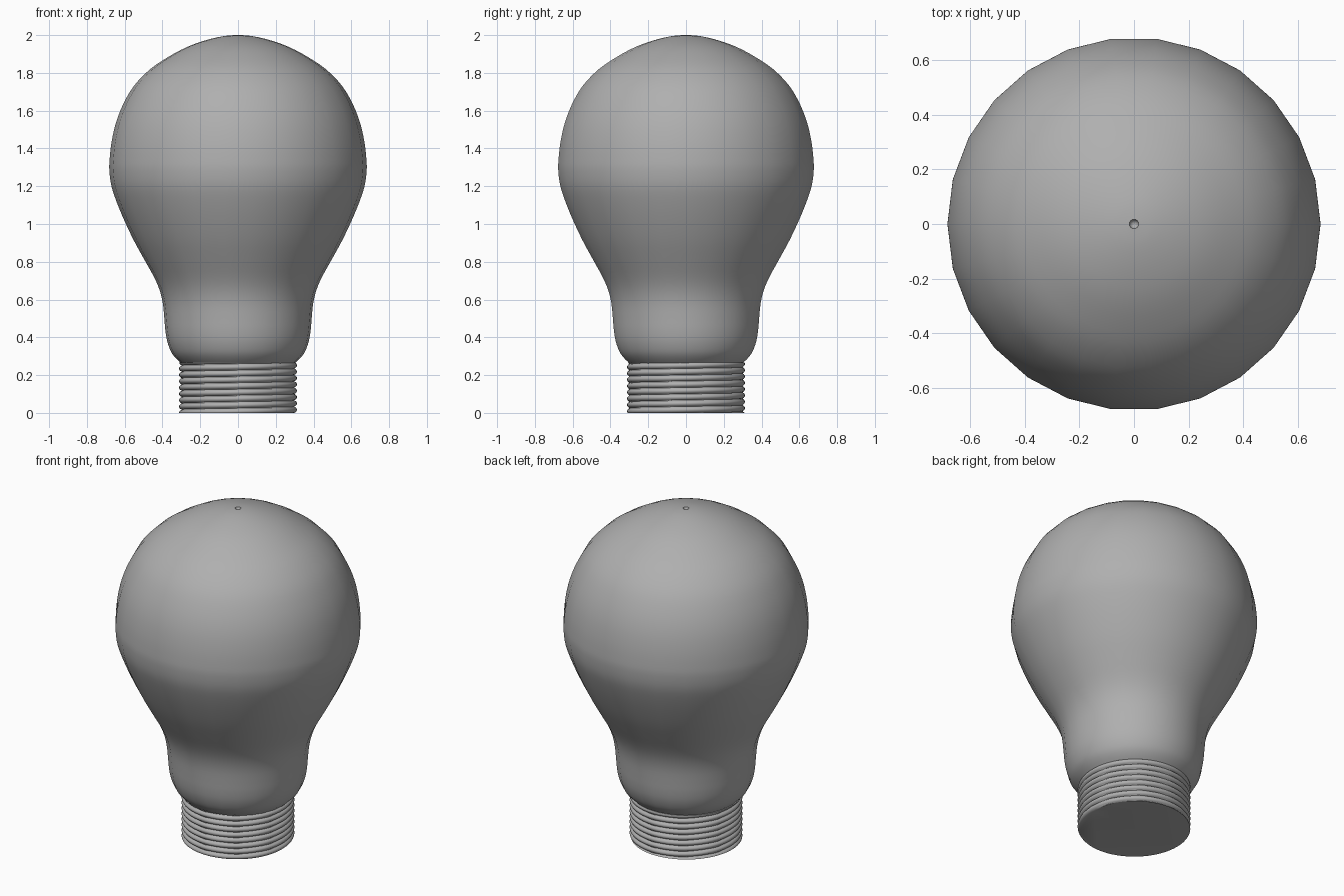
import bpy
import math
from mathutils import Vector

if "Cube" in bpy.data.objects:
    bpy.data.objects.remove(bpy.data.objects["Cube"])

grey = bpy.data.materials.new("dark_grey")
grey.diffuse_color = (0.43, 0.43, 0.43, 1)
grey.use_nodes = True
grey.node_tree.nodes["Principled BSDF"].inputs["Base Color"].default_value = grey.diffuse_color


def loft(name, rows, sides, radius_at, sharp=40):
    """Stack rings of vertices (one per height), skin with quads, cap the ends."""
    verts = []
    for i, z in enumerate(rows):
        for j in range(sides):
            a = 2 * math.pi * j / sides
            r = radius_at(i, a)
            verts.append((r * math.cos(a), r * math.sin(a), z))
    faces = []
    for i in range(len(rows) - 1):
        for j in range(sides):
            k = (j + 1) % sides
            a, b = i * sides, (i + 1) * sides
            faces.append((a + j, a + k, b + k, b + j))
    faces.append(tuple(reversed(range(sides))))
    faces.append(tuple(range(len(verts) - sides, len(verts))))
    mesh = bpy.data.meshes.new(name)
    mesh.from_pydata(verts, [], faces)
    mesh.materials.append(grey)
    obj = bpy.data.objects.new(name, mesh)
    bpy.context.collection.objects.link(obj)
    bpy.ops.object.select_all(action='DESELECT')
    obj.select_set(True)
    bpy.context.view_layer.objects.active = obj
    bpy.ops.object.shade_smooth_by_angle(angle=math.radians(sharp))
    return obj


def smooth_path(points, steps):
    """Catmull-Rom curve through the profile points."""
    p = [Vector(q) for q in [points[0], *points, points[-1]]]
    out = []
    for i in range(1, len(p) - 2):
        for s in range(steps):
            t = s / steps
            out.append(0.5 * (2 * p[i] + (p[i + 1] - p[i - 1]) * t
                       + (2 * p[i - 1] - 5 * p[i] + 4 * p[i + 1] - p[i + 2]) * t ** 2
                       + (3 * p[i] - p[i - 1] - 3 * p[i + 1] + p[i + 2]) * t ** 3))
    return out + [p[-1]]


# Glass bulb: 26-sided lathe ending in a tiny dimple at the crown
profile = smooth_path([
    (0.300, 0.262), (0.330, 0.29), (0.355, 0.325), (0.375, 0.38),
    (0.385, 0.44), (0.390, 0.50), (0.398, 0.58), (0.415, 0.65),
    (0.445, 0.72), (0.495, 0.81), (0.550, 0.91), (0.598, 1.01),
    (0.640, 1.11), (0.670, 1.20), (0.681, 1.28), (0.680, 1.34),
    (0.670, 1.43), (0.648, 1.53), (0.610, 1.63), (0.552, 1.73),
    (0.467, 1.818), (0.370, 1.884), (0.270, 1.937), (0.170, 1.973),
    (0.080, 1.994), (0.017, 2.0)], 3)
profile += [Vector((0.014, 1.990)), Vector((0.008, 1.985)), Vector((0.002, 1.983))]
loft("glass_bulb", [p.y for p in profile], 26, lambda i, a: profile[i].x)

# Screw base: solid cylinder with a helical rounded thread
HEIGHT, TURNS, STEPS = 0.268, 8, 10
heights = [HEIGHT * i / (TURNS * STEPS) for i in range(TURNS * STEPS + 1)]


def thread_radius(i, a):
    phase = i / STEPS - a / (2 * math.pi)
    return 0.294 + 0.018 * math.sqrt(abs(math.sin(math.pi * phase)))


loft("screw_base", heights, 64, thread_radius, sharp=50)
